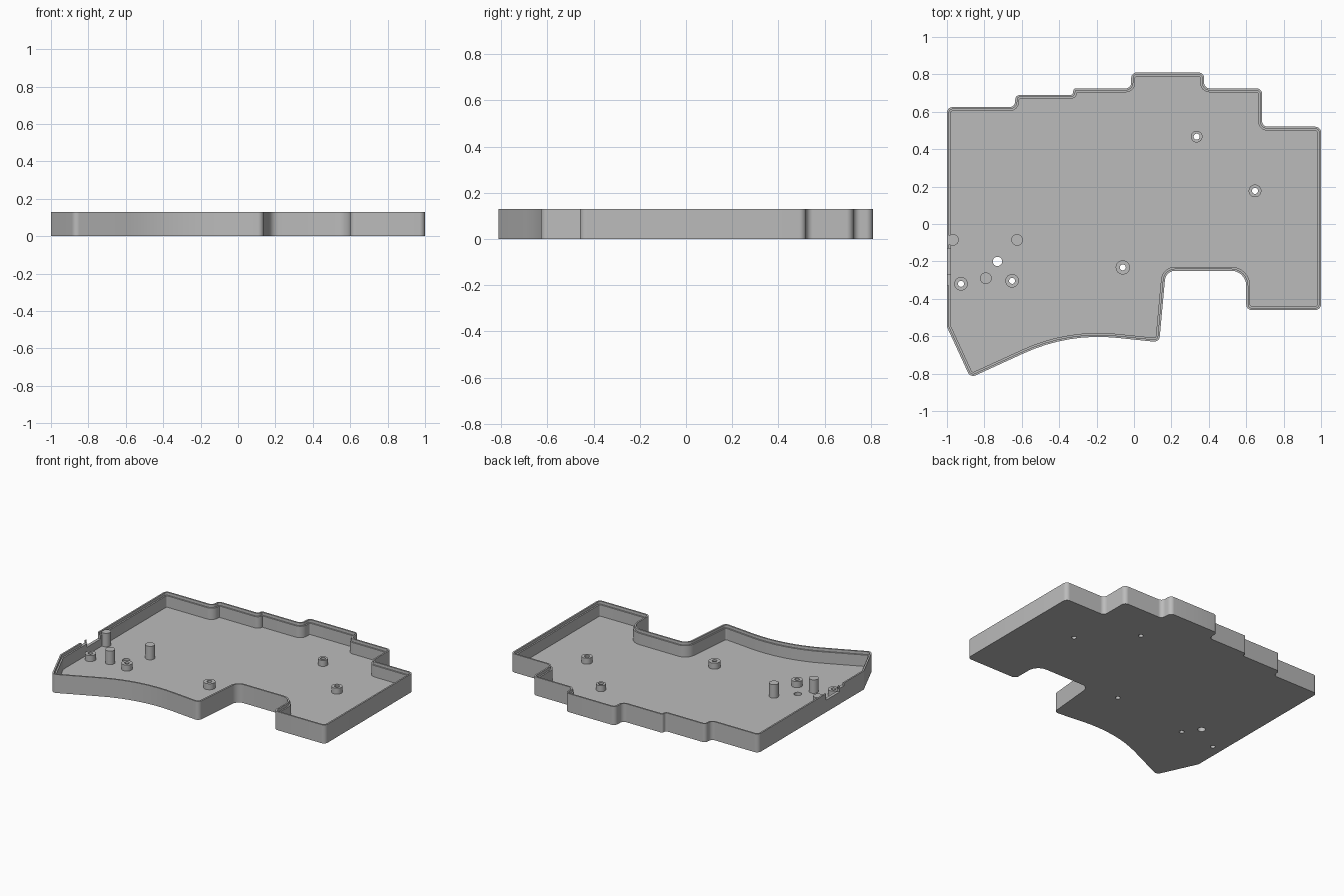
import bpy, bmesh, math
from mathutils import Vector

cube = bpy.data.objects.get("Cube")
if cube:
    bpy.data.objects.remove(cube, do_unlink=True)

HEIGHT, FLOOR = 0.13, 0.03

grey = bpy.data.materials.new("plain grey")
grey.use_nodes = True
grey.diffuse_color = (0.5, 0.5, 0.5, 1)
grey.node_tree.nodes["Principled BSDF"].inputs["Base Color"].default_value = (0.5, 0.5, 0.5, 1)

# Case outline, clockwise: x, y, corner radius
CORNERS = [
    (-1, 0.625, 0.03), (-0.635, 0.625, 0.03), (-0.635, 0.69, 0.025),
    (-0.325, 0.69, 0.015), (-0.325, 0.725, 0.015), (-0.015, 0.725, 0.03),
    (-0.015, 0.81, 0.03), (0.375, 0.81, 0.03), (0.375, 0.725, 0.03),
    (0.685, 0.725, 0.03), (0.685, 0.52, 0.03), (1, 0.52, 0.03),
    (1, -0.46, 0.03), (0.6, -0.46, 0.03), (0.6, -0.25, 0.08),
    (0.17, -0.25, 0.055), (0.135, -0.632, 0.03), (-0.35, -0.582, 0.95),
    (-0.875, -0.822, 0.03), (-1, -0.55, 0.03),
]


def rounded(corners, steps=8):
    """Replace every corner by an arc tangent to both of its sides."""
    pts = []
    for i, (x, y, r) in enumerate(corners):
        p = Vector((x, y))
        a = (Vector(corners[i - 1][:2]) - p).normalized()
        b = (Vector(corners[(i + 1) % len(corners)][:2]) - p).normalized()
        half = a.angle(b) / 2
        centre = p + (a + b).normalized() * r / math.sin(half)
        start = p + a * r / math.tan(half) - centre
        sweep = math.pi - 2 * half
        sign = 1 if a.x * b.y - a.y * b.x < 0 else -1
        for k in range(steps + 1):
            t = sign * sweep * k / steps
            c, s = math.cos(t), math.sin(t)
            pts.append(centre + Vector((c * start.x - s * start.y, s * start.x + c * start.y)))
    return pts


def inset(pts, d):
    """Move a clockwise outline inwards by d."""
    out = []
    for i, p in enumerate(pts):
        a = (p - pts[i - 1]).normalized()
        b = (pts[(i + 1) % len(pts)] - p).normalized()
        na, nb = Vector((a.y, -a.x)), Vector((b.y, -b.x))
        out.append(p + (na + nb) * d / (1 + na.dot(nb)))
    return out


def finish(name, bm):
    bmesh.ops.recalc_face_normals(bm, faces=bm.faces)
    mesh = bpy.data.meshes.new(name)
    bm.to_mesh(mesh)
    bm.free()
    mesh.materials.append(grey)
    mesh.shade_smooth()
    mesh.set_sharp_from_angle(angle=math.radians(30))
    obj = bpy.data.objects.new(name, mesh)
    bpy.context.collection.objects.link(obj)
    return obj


def add_cylinder(bm, x, y, r, z0, z1):
    made = bmesh.ops.create_cone(bm, cap_ends=True, segments=32, radius1=r, radius2=r, depth=z1 - z0)
    bmesh.ops.translate(bm, verts=made["verts"], vec=(x, y, (z0 + z1) / 2))


def add_box(bm, low, high):
    made = bmesh.ops.create_cube(bm, size=1)
    low, high = Vector(low), Vector(high)
    bmesh.ops.scale(bm, verts=made["verts"], vec=high - low)
    bmesh.ops.translate(bm, verts=made["verts"], vec=(low + high) / 2)


def add_tube(bm, x, y, r, hole, z0, z1):
    rings = []
    for rad, z in ((r, z0), (r, z1), (hole, z1), (hole, z0)):
        rings.append([bm.verts.new((x + rad * math.cos(k * math.tau / 32),
                                    y + rad * math.sin(k * math.tau / 32), z)) for k in range(32)])
    for j in range(4):
        bridge(bm, rings[j], rings[(j + 1) % 4])


def bridge(bm, lower, upper):
    n = len(lower)
    for k in range(n):
        m = (k + 1) % n
        bm.faces.new((lower[k], lower[m], upper[m], upper[k]))


# Tray: floor and wall with a stepped rim, swept round the outline
outline = rounded(CORNERS)
bm = bmesh.new()
loops = []
for d, z in ((0, 0), (0, HEIGHT), (0.011, HEIGHT), (0.011, HEIGHT - 0.02),
             (0.021, HEIGHT - 0.02), (0.021, FLOOR)):
    loops.append([bm.verts.new((p.x, p.y, z)) for p in inset(outline, d)])
for lower, upper in zip(loops, loops[1:]):
    bridge(bm, lower, upper)
bm.faces.new(loops[0])
bm.faces.new(loops[-1])
tray = finish("case_tray", bm)

# Screw bosses: x, y, outer radius
BOSSES = [(0.335, 0.467, 0.031), (0.647, 0.177, 0.034), (-0.06, -0.232, 0.038),
          (-0.652, -0.304, 0.036), (-0.925, -0.32, 0.036)]
SCREW = 0.016

# Screw holes, reset hole and wall notch, cut out of the tray
bm = bmesh.new()
for x, y, r in BOSSES:
    add_cylinder(bm, x, y, SCREW, -0.05, 0.06)
add_cylinder(bm, -0.73, -0.2, 0.025, -0.05, 0.06)
add_box(bm, (-1.05, -0.28, 0.085), (-0.95, -0.13, 0.2))
add_box(bm, (-1.05, -0.33, 0.11), (-0.95, -0.27, 0.21))
cutter = finish("hole_cutter", bm)
cutter.hide_render = True

cut = tray.modifiers.new("holes", "BOOLEAN")
cut.operation, cut.solver, cut.object = "DIFFERENCE", "EXACT", cutter
cut.use_self = True
graph = bpy.context.evaluated_depsgraph_get()
baked = bpy.data.meshes.new_from_object(tray.evaluated_get(graph))
tray.modifiers.clear()
tray.data = baked
baked.shade_smooth()
baked.set_sharp_from_angle(angle=math.radians(30))
bpy.data.objects.remove(cutter, do_unlink=True)

# Raised bosses and solid support pins
for i, (x, y, r) in enumerate(BOSSES):
    bm = bmesh.new()
    add_tube(bm, x, y, r, SCREW, FLOOR - 0.005, 0.072)
    finish(f"screw_boss_{i + 1}", bm)
for i, (x, y) in enumerate([(-0.968, -0.085), (-0.625, -0.085), (-0.792, -0.29)]):
    bm = bmesh.new()
    add_cylinder(bm, x, y, 0.031, FLOOR - 0.005, 0.125)
    finish(f"support_pin_{i + 1}", bm)
